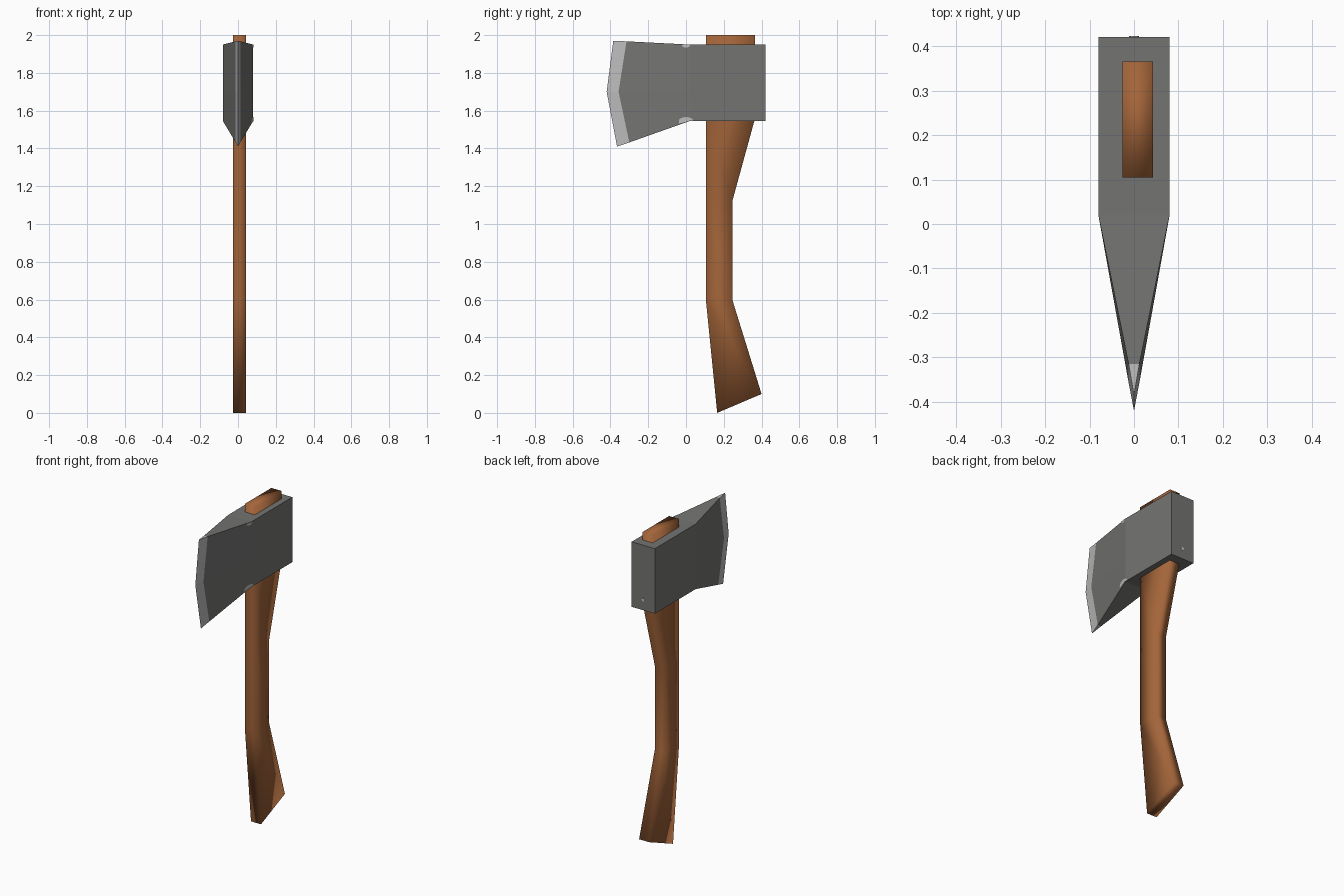
import bpy, bmesh, math

if "Cube" in bpy.data.objects:
    bpy.data.objects.remove(bpy.data.objects["Cube"])


def material(name, rgb):
    m = bpy.data.materials.new(name)
    m.diffuse_color = (*rgb, 1)
    m.use_nodes = True
    m.node_tree.nodes["Principled BSDF"].inputs["Base Color"].default_value = m.diffuse_color
    return m


wood = material("brown wood", (0.37, 0.13, 0.042))
steel = material("dark steel", (0.175, 0.175, 0.17))
bright = material("bright steel", (0.50, 0.50, 0.50))


def finish(name, bm, mats, solid=True):
    if solid:
        bmesh.ops.remove_doubles(bm, verts=bm.verts[:], dist=0.0005)
        bmesh.ops.recalc_face_normals(bm, faces=bm.faces[:])
    me = bpy.data.meshes.new(name)
    bm.to_mesh(me)
    bm.free()
    for m in mats:
        me.materials.append(m)
    ob = bpy.data.objects.new(name, me)
    bpy.context.collection.objects.link(ob)
    return ob


def loft(bm, rings, bright_from=None):
    """Skin closed rings of points, capping both ends."""
    vs = [[bm.verts.new(p) for p in r] for r in rings]
    n = len(vs[0])
    for k, (a, b) in enumerate(zip(vs, vs[1:])):
        for i in range(n):
            j = (i + 1) % n
            f = bm.faces.new((a[i], a[j], b[j], b[i]))
            f.material_index = int(bright_from is not None and k >= bright_from)
    bm.faces.new(vs[0])
    if bright_from is None:
        bm.faces.new(vs[-1])


# Axe head: half width, then (y, z) at bottom, middle and top of each section
sections = [
    (0.08, [(0.42, 1.545), (0.42, 1.70), (0.42, 1.95)]),
    (0.08, [(0.02, 1.545), (0.02, 1.70), (0.02, 1.95)]),
    (0.012, [(-0.30, 1.432), (-0.357, 1.70), (-0.315, 1.967)]),
    (0.0, [(-0.365, 1.41), (-0.42, 1.70), (-0.385, 1.97)]),
]
bm = bmesh.new()
loft(bm, [[(w, y, z) for y, z in p] + [(-w, y, z) for y, z in reversed(p)]
          for w, p in sections], bright_from=2)
finish("axe_head", bm, [steel, bright])

# Handle: (front y, z, back y, z) from the top down to the slanted foot
levels = [
    (0.105, 2.0, 0.365, 2.0),
    (0.105, 1.55, 0.363, 1.55),
    (0.105, 1.12, 0.245, 1.12),
    (0.105, 0.60, 0.245, 0.60),
    (0.165, 0.0, 0.40, 0.10),
]
x0, x1 = -0.026, 0.043
bm = bmesh.new()
loft(bm, [[(x0, a, az), (x1, a, az), (x1, b, bz), (x0, b, bz)]
          for a, az, b, bz in levels])
handle = finish("handle", bm, [wood])
handle.data.shade_smooth()


# Worn bright chips on the shoulder, following the bend of the cheek
def chip(name, z_edge, slope, half, height):
    bm = bmesh.new()
    cols = []
    for y in sorted([half * math.cos(math.pi * i / 8) for i in range(9)] + [0.02]):
        x = 0.083 - max(0, 0.02 - y) * 0.19
        zb = z_edge + slope * max(0, 0.02 - y)
        t = math.sqrt(max(0, 1 - (y / half) ** 2))
        cols.append((bm.verts.new((x, y, zb)),
                     bm.verts.new((x, y, z_edge + height * t))))
    for a, b in zip(cols, cols[1:]):
        bm.faces.new((a[0], b[0], b[1], a[1]))
    bmesh.ops.recalc_face_normals(bm, faces=bm.faces[:])
    for f in bm.faces:
        f.normal_update()
        if f.normal.x < 0:
            f.normal_flip()
    finish(name, bm, [bright], solid=False)


chip("lower_chip", 1.546, -0.25, 0.038, 0.02)
chip("upper_chip", 1.949, 0.04, 0.022, -0.016)

# Small bright mark on the back of the head
bpy.ops.mesh.primitive_cylinder_add(vertices=8, radius=0.011, depth=0.004,
                                    location=(0, 0.42, 1.61),
                                    rotation=(math.pi / 2, 0, 0))
mark = bpy.context.object
mark.name = "back_mark"
mark.data.materials.append(bright)
